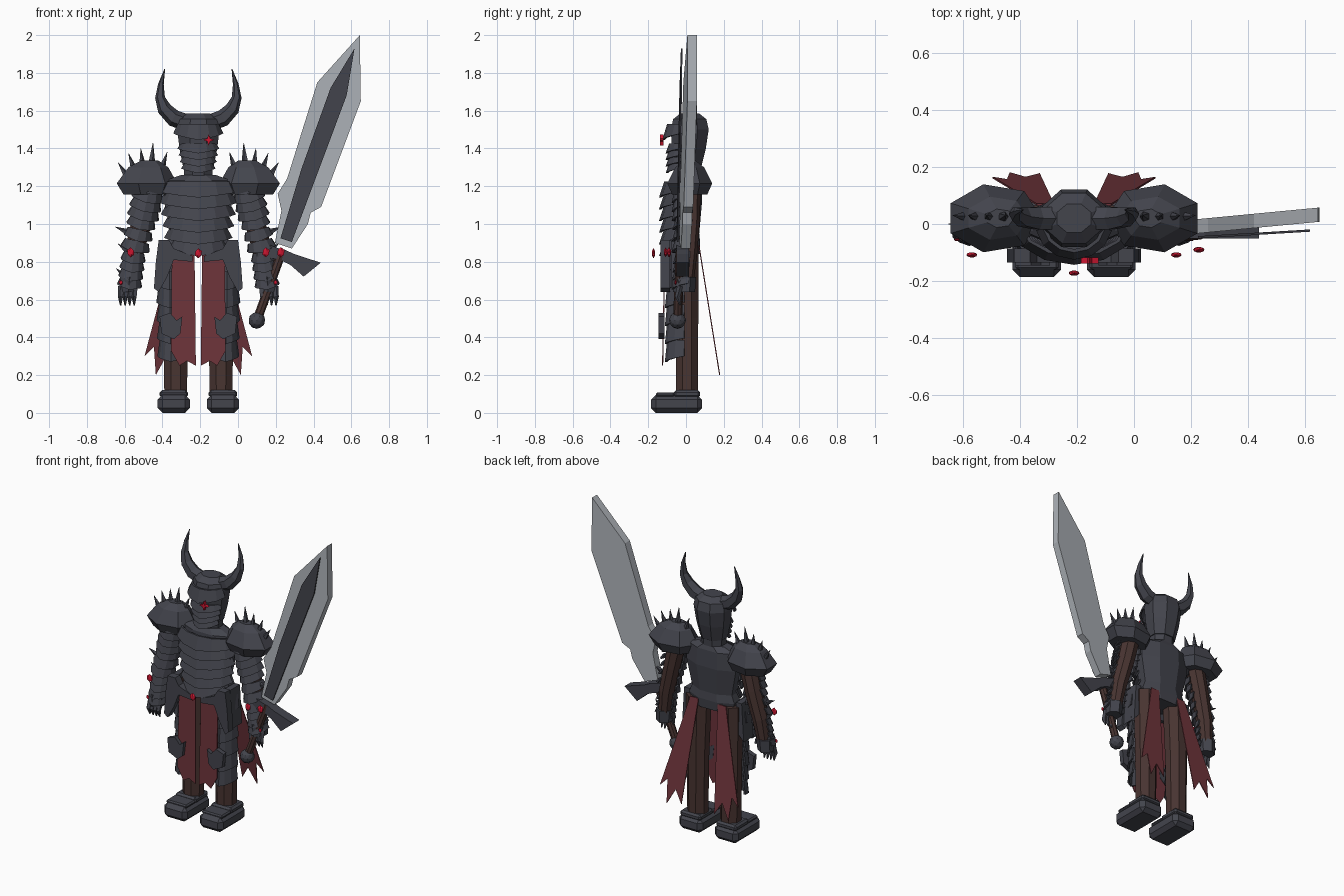
import bpy, bmesh, math
from mathutils import Vector, Matrix

if "Cube" in bpy.data.objects:
    bpy.data.objects.remove(bpy.data.objects["Cube"])

CX = -0.21  # body's mirror plane


def material(name, rgb):
    m = bpy.data.materials.new(name)
    m.diffuse_color = (*rgb, 1)
    m.use_nodes = True
    m.node_tree.nodes["Principled BSDF"].inputs["Base Color"].default_value = m.diffuse_color
    return m


ARMOUR = material("dark armour", (0.056, 0.058, 0.073))
CLOTH = material("dark red cloth", (0.155, 0.034, 0.043))
LEATHER = material("brown leather", (0.066, 0.035, 0.031))
STEEL = material("steel", (0.43, 0.455, 0.49))
GEM = material("red gem", (0.60, 0.008, 0.03))


def finish(name, bm, mat, mirror=False, shift=CX):
    if mirror:
        copy = bmesh.ops.duplicate(bm, geom=bm.verts[:] + bm.edges[:] + bm.faces[:])
        for v in copy["geom"]:
            if isinstance(v, bmesh.types.BMVert):
                v.co.x = -v.co.x
    bmesh.ops.recalc_face_normals(bm, faces=bm.faces[:])
    bmesh.ops.translate(bm, verts=bm.verts[:], vec=(shift, 0, 0))
    me = bpy.data.meshes.new(name)
    bm.to_mesh(me)
    bm.free()
    me.materials.append(mat)
    ob = bpy.data.objects.new(name, me)
    bpy.context.collection.objects.link(ob)
    return ob


def skin(bm, rings, closed=True):
    """Join rings of points; cap both ends."""
    vs = [[bm.verts.new(p) for p in r] for r in rings]
    n = len(vs[0])
    for a, b in zip(vs, vs[1:]):
        for i in range(n):
            j = (i + 1) % n
            bm.faces.new((a[i], a[j], b[j], b[i]))
    bm.faces.new(vs[0])
    bm.faces.new(vs[-1])


def loft(bm, rings, n=8):
    """Horizontal rings: x, y, z, rx, ry."""
    t = math.pi / n
    k = 1 / math.cos(t)
    skin(bm, [[(x + rx * k * math.cos(t + 2 * math.pi * i / n),
                y + ry * k * math.sin(t + 2 * math.pi * i / n), z)
               for i in range(n)] for x, y, z, rx, ry in rings])


def tube(bm, path, n=6):
    """Tapered tube along points in an xz plane: x, y, z, r."""
    pts = [Vector(p[:3]) for p in path]
    rings = []
    for i, p in enumerate(path):
        d = (pts[min(i + 1, len(pts) - 1)] - pts[max(i - 1, 0)]).normalized()
        s = d.cross(Vector((0, 1, 0))).normalized()
        u = s.cross(d)
        rings.append([pts[i] + p[3] * (s * math.cos(a) + u * math.sin(a))
                      for a in [2 * math.pi * k / n for k in range(n)]])
    skin(bm, rings)


def plate(bm, outline, y, thick):
    """Extruded xz outline; y is a function of x and z."""
    skin(bm, [[(x, y(x, z) + o, z) for x, z in outline] for o in (0, thick)])


def band(bm, c, d, rx, ry, length, drop, flare, arc=95, thick=0.012, n=6):
    """Curved armour scale wrapping the front of a limb, pointed below."""
    c, d = Vector(c), Vector(d).normalized()
    s = Vector((-d.z, 0, d.x))
    rings = []
    for i in range(n + 1):
        f = 2 * i / n - 1
        a = math.radians(arc) * f
        low = length + drop * (1 - abs(f))
        pos = lambda g, t: c + s * (rx + g) * math.sin(a) - Vector((0, (ry + g) * math.cos(a), 0)) + d * t
        rings.append([pos(0, 0), pos(flare, low), pos(flare - thick, low), pos(-thick, 0)])
    skin(bm, rings)


def gem(bm, x, y, z, r):
    m = Matrix.Translation((x, y, z)) @ Matrix.Diagonal((r, r * 0.5, r * 1.25, 1))
    bmesh.ops.create_icosphere(bm, subdivisions=1, radius=1, matrix=m)


new = bmesh.new

# feet with layered tops
for name, sx, sy, cy, z0, z1, bev in (("foot", 0.17, 0.27, -0.05, 0, 0.095, 0.025),
                                      ("ankle_guard", 0.15, 0.14, 0.005, 0.08, 0.12, 0.012),
                                      ("toe_plate", 0.15, 0.10, -0.11, 0.085, 0.108, 0.008)):
    bm = new()
    bmesh.ops.create_cube(bm, size=1, matrix=Matrix.Translation((0.13, cy, (z0 + z1) / 2))
                          @ Matrix.Diagonal((sx, sy, z1 - z0, 1)))
    bmesh.ops.bevel(bm, geom=bm.edges[:], offset=bev, segments=1, affect='EDGES')
    finish(name, bm, ARMOUR, True)

# legs
bm = new()
loft(bm, [(0.12, 0.005, 0.1, 0.06, 0.058), (0.12, 0.005, 0.5, 0.066, 0.06), (0.115, 0, 0.88, 0.075, 0.065)])
finish("leg", bm, LEATHER, True)

# thigh and shin scales, knee shields
bm = new()
for i in range(6):
    band(bm, (0.155 - 0.002 * i, 0, 0.86 - i * 0.095), (0, 0, -1), 0.06, 0.10, 0.085, 0.03, 0.012, 85)
finish("leg_scales", bm, ARMOUR, True)
bm = new()
plate(bm, [(0.085, 0.51), (0.115, 0.49), (0.15, 0.53), (0.205, 0.51), (0.195, 0.42), (0.13, 0.39), (0.095, 0.42)],
      lambda x, z: -0.145, 0.03)
finish("knee_shield", bm, ARMOUR, True)

# front cloth and swept back tails
bm = new()
plate(bm, [(0.14, 0.84), (0.02, 0.84), (0.013, 0.25), (0.06, 0.275), (0.10, 0.25), (0.145, 0.33)],
      lambda x, z: -0.115 - 0.02 * (0.84 - z), 0.006)
finish("front_cloth", bm, CLOTH, True)
bm = new()
plate(bm, [(0.07, 0.89), (0.13, 0.89), (0.20, 0.62), (0.285, 0.30), (0.235, 0.35), (0.225, 0.20), (0.17, 0.30),
           (0.12, 0.22)], lambda x, z: 0.065 + 0.16 * (0.89 - z), 0.006)
finish("back_tail", bm, CLOTH, True)

# hips
bm = new()
plate(bm, [(0.21, 0.915), (0.155, 0.915), (0.13, 0.87), (0.03, 0.83), (0.03, 0.80), (0.13, 0.81), (0.165, 0.72),
           (0.21, 0.64), (0.235, 0.66), (0.225, 0.8)], lambda x, z: -0.135, 0.05)
plate(bm, [(0.21, 0.91), (0.17, 0.91), (0.17, 0.72), (0.225, 0.66)], lambda x, z: -0.08, 0.10)
finish("hip_plate", bm, ARMOUR, True)

# torso and layered breastplate
bm = new()
loft(bm, [(0, 0, 0.84, 0.14, 0.07), (0, 0, 0.90, 0.165, 0.075), (0, 0, 0.95, 0.145, 0.07),
          (0, 0.005, 1.12, 0.18, 0.08), (0, 0.005, 1.23, 0.175, 0.075), (0, 0.01, 1.26, 0.09, 0.06)])
finish("torso", bm, ARMOUR)
bm = new()
for i in range(6):
    band(bm, (0, 0, 1.225 - i * 0.062), (0, 0, -1), 0.19 - i * 0.009, 0.115, 0.05, 0.035, 0.028, 85)
finish("breast_scales", bm, ARMOUR)
bm = new()
loft(bm, [(0, 0.01, 1.22, 0.075, 0.06), (0, 0.01, 1.34, 0.075, 0.065)])
finish("neck", bm, ARMOUR)

# helmet, brow and jaw scales
bm = new()
loft(bm, [(0, 0.01, 1.30, 0.08, 0.07), (0, 0.015, 1.40, 0.10, 0.09), (0, 0.02, 1.50, 0.112, 0.10),
          (0, 0.02, 1.555, 0.10, 0.088), (0, 0.02, 1.585, 0.06, 0.05)])
finish("helmet", bm, ARMOUR)
bm = new()
band(bm, (0, 0, 1.53), (0, 0, -1), 0.11, 0.10, 0.05, 0.035, 0.025, 80)
finish("brow", bm, ARMOUR)
bm = new()
for i in range(4):
    band(bm, (0, 0, 1.425 - i * 0.035), (0, 0, -1), 0.098 - i * 0.007, 0.09, 0.026, 0.025, 0.018, 75)
finish("jaw_scales", bm, ARMOUR)

# horns
bm = new()
tube(bm, [(0.06, 0.02, 1.535, 0.045), (0.13, 0.02, 1.56, 0.045), (0.18, 0.025, 1.61, 0.038),
          (0.203, 0.035, 1.67, 0.026), (0.198, 0.045, 1.74, 0.015), (0.178, 0.05, 1.82, 0.002)])
finish("horn", bm, ARMOUR, True)

# shoulders with spikes
bm = new()
loft(bm, [(0.275, 0.02, 1.155, 0.12, 0.085), (0.28, 0.02, 1.215, 0.152, 0.11), (0.27, 0.02, 1.30, 0.10, 0.07),
          (0.26, 0.02, 1.335, 0.045, 0.03)], 7)
finish("shoulder_guard", bm, ARMOUR, True)
bm = new()
for bx, bz, tx, tz in ((0.37, 1.24, 0.425, 1.325), (0.335, 1.27, 0.37, 1.375), (0.295, 1.29, 0.305, 1.40),
                       (0.25, 1.30, 0.24, 1.43), (0.20, 1.28, 0.165, 1.38)):
    tube(bm, [(bx, 0.025, bz, 0.024), (tx, 0.03, tz, 0.001)], 5)
finish("shoulder_spikes", bm, ARMOUR, True)

# arms, scales, side spikes
ARM = [(0.25, 0.02, 1.22), (0.295, 0.02, 1.03), (0.34, 0.01, 0.85), (0.365, 0, 0.67)]
bm = new()
tube(bm, [(*p, r) for p, r in zip(ARM, (0.058, 0.054, 0.05, 0.038))], 8)
finish("arm", bm, LEATHER, True)
bm = new()
for a, b, count, w in ((ARM[0], ARM[1], 4, 0.074), (ARM[1], ARM[2], 3, 0.066), (ARM[2], ARM[3], 4, 0.054)):
    a, b = Vector(a), Vector(b)
    for i in range(count):
        band(bm, a.lerp(b, i / count), b - a, w, w + 0.008, 0.038, 0.025, 0.014, 100)
finish("arm_scales", bm, ARMOUR, True)
bm = new()
for bx, bz, tx, tz, r in ((0.34, 0.94, 0.44, 0.985, 0.028), (0.37, 0.85, 0.425, 0.895, 0.02),
                          (0.39, 0.72, 0.435, 0.765, 0.018)):
    tube(bm, [(bx, 0, bz, r), (tx, 0, tz, 0.001)], 5)
finish("arm_spikes", bm, ARMOUR, True)

# hands with claws
bm = new()
loft(bm, [(0.37, -0.01, 0.64, 0.045, 0.05), (0.365, -0.01, 0.72, 0.05, 0.055)], 6)
for i in range(4):
    x = 0.335 + i * 0.024
    tube(bm, [(x, -0.03, 0.67, 0.017), (x + 0.004, -0.045, 0.615, 0.015), (x + 0.004, -0.03, 0.57, 0.004)], 5)
finish("hand", bm, ARMOUR, True)

# gems on forearms, hands, belt and sword guard
bm = new()
gem(bm, 0.358, -0.108, 0.85, 0.021)
gem(bm, 0.41, -0.055, 0.69, 0.011)
finish("arm_gems", bm, GEM, True)
bm = new()
gem(bm, 0, -0.172, 0.845, 0.021)
gem(bm, 0.437, -0.09, 0.85, 0.022)
finish("belt_and_guard_gems", bm, GEM)

# star shaped eye
bm = new()
star = []
for i in range(8):
    r = 0.03 if i % 2 == 0 else 0.011
    star.append((0.055 + r * math.sin(i * math.pi / 4), 1.445 + r * math.cos(i * math.pi / 4)))
plate(bm, star, lambda x, z: -0.138, 0.02)
finish("eye", bm, GEM)

# sword blade and dark inlay
bm = new()
plate(bm, [(0.645, 2.0), (0.65, 1.65), (0.44, 1.09), (0.385, 1.06), (0.37, 1.0), (0.285, 0.87), (0.195, 0.90),
           (0.23, 1.07), (0.21, 1.16), (0.26, 1.24), (0.42, 1.75)], lambda x, z: -0.035 + 0.095 * (x - 0.2), 0.05)
finish("blade", bm, STEEL, shift=0)
bm = new()
plate(bm, [(0.617, 1.93), (0.575, 1.68), (0.285, 0.905), (0.225, 0.925), (0.335, 1.29), (0.49, 1.72)],
      lambda x, z: -0.052 + 0.06 * (x - 0.2), 0.008)
finish("blade_inlay", bm, ARMOUR, shift=0)

# sword guard, grip and pommel
bm = new()
for k in (1, 0.85):
    s = 1 if k == 1 else -1
    ax, up = Vector((0.94, -0.34)) * s * k, Vector((0.34, 0.94))
    plate(bm, [tuple(Vector((0.24, 0.835)) + ax * a + up * b)
               for a, b in ((0, 0.03), (0.05, 0.025), (0.20, 0.03), (0.14, -0.07), (0.05, -0.035), (0, -0.03))],
          lambda x, z: -0.05, 0.065)
finish("guard", bm, ARMOUR, shift=0)
bm = new()
tube(bm, [(0.10, -0.045, 0.49, 0.024), (0.235, -0.03, 0.86, 0.024)], 8)
finish("grip", bm, LEATHER, shift=0)
bm = new()
bmesh.ops.create_icosphere(bm, subdivisions=2, radius=0.045, matrix=Matrix.Translation((0.10, -0.045, 0.49)))
finish("pommel", bm, ARMOUR, shift=0)
